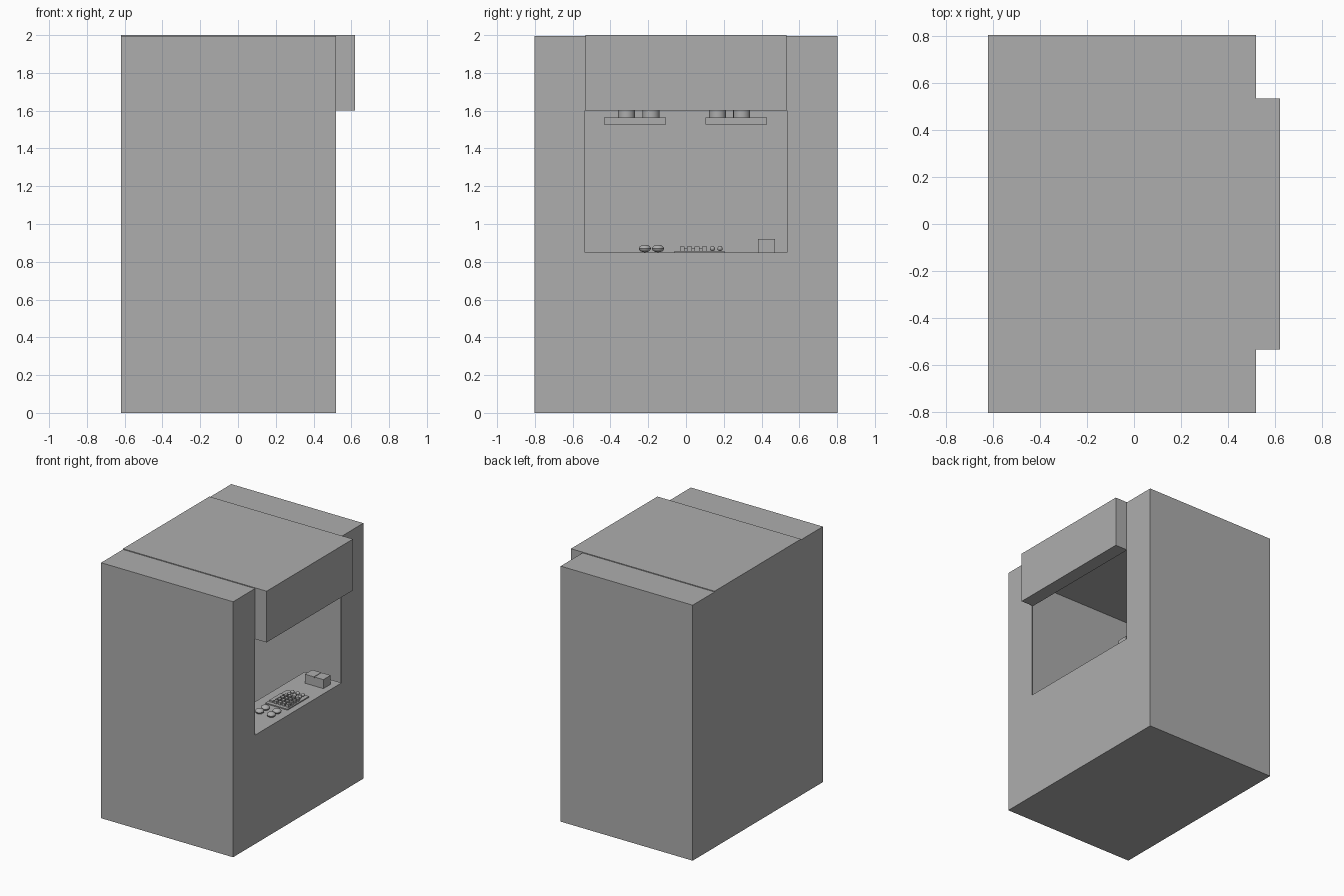
import bpy

if "Cube" in bpy.data.objects:
    bpy.data.objects.remove(bpy.data.objects["Cube"])

grey = bpy.data.materials.new("plain_grey")
grey.diffuse_color = (0.42, 0.42, 0.42, 1)
grey.use_nodes = True
grey.node_tree.nodes["Principled BSDF"].inputs["Base Color"].default_value = grey.diffuse_color


def box(name, x0, x1, y0, y1, z0, z1):
    """Axis-aligned box from its limits."""
    bpy.ops.mesh.primitive_cube_add(size=1)
    o = bpy.context.object
    o.name = name
    for v in o.data.vertices:
        v.co = (x1 if v.co.x > 0 else x0,
                y1 if v.co.y > 0 else y0,
                z1 if v.co.z > 0 else z0)
    o.data.materials.append(grey)
    return o


def knob(name, x, y, z, r, h):
    """Squashed round knob."""
    bpy.ops.mesh.primitive_uv_sphere_add(segments=16, ring_count=8, radius=1)
    o = bpy.context.object
    o.name = name
    for v in o.data.vertices:
        v.co = (x + v.co.x * r, y + v.co.y * r, z + v.co.z * h)
    o.data.materials.append(grey)
    bpy.ops.object.shade_smooth_by_angle()


T = 0.008                      # thickness of the shell
XB, XF, Y, H = -0.62, 0.52, 0.803, 1.994
OY, Z0, Z1 = 0.535, 0.85, 1.6  # service opening

# hollow booth shell
box("floor", XB, XF, -Y, Y, 0, T)
box("ceiling", XB, XF, -Y, Y, H - T, H)
box("back_wall", XB, XB + T, -Y, Y, T, H - T)
for n, s in (("left", -1), ("right", 1)):
    a, b = sorted((s * Y, s * (Y - T)))
    box(n + "_side_wall", XB + T, XF, a, b, T, H - T)
    a, b = sorted((s * OY, s * (Y - T)))
    box(n + "_opening_wall", XF - T, XF, a, b, T, H - T)
box("wall_below_opening", XF - T, XF, -OY, OY, T, Z0)
box("wall_above_opening", XF - T, XF, -OY, OY, Z1, H - T)

# roof strip and overhanging sign box
box("roof_strip", XB, XF, -0.533, 0.533, H, 2.0)
box("sign_box", XF, 0.62, -0.533, 0.533, Z1, 2.0)

# counter
box("counter", 0.2, XF - T, -OY, OY, Z0 - 0.03, Z0)

# till keypad: plate, keys, display and two round buttons
box("keypad_plate", 0.28, 0.47, -0.06, 0.205, Z0, Z0 + 0.008)
for i in range(4):
    for j in range(4):
        x, y = 0.345 + i * 0.034, -0.02 + j * 0.039
        box("key", x - 0.012, x + 0.012, y - 0.013, y + 0.013, Z0 + 0.008, Z0 + 0.03)
box("keypad_display", 0.29, 0.32, -0.03, 0.11, Z0 + 0.008, Z0 + 0.02)
for y in (0.14, 0.18):
    for i in range(3):
        knob("round_button", 0.345 + i * 0.045, y, Z0 + 0.02, 0.014, 0.013)

# larger knobs beside the keypad
for y in (-0.218, -0.148):
    for x in (0.34, 0.44):
        knob("counter_knob", x, y, Z0 + 0.02, 0.032, 0.02)

# small two-part box on the counter
box("counter_box_rear", 0.31, 0.388, 0.382, 0.472, Z0, Z0 + 0.07)
box("counter_box_front", 0.392, 0.47, 0.382, 0.472, Z0, Z0 + 0.07)
box("counter_box_joint", 0.388, 0.392, 0.384, 0.470, Z0, Z0 + 0.06)

# back shelves with cups
for yc in (-0.27, 0.265):
    box("back_shelf", XB + T, -0.4, yc - 0.163, yc + 0.163, 1.527, 1.563)
    for dy in (-0.045, 0.085) if yc < 0 else (-0.098, 0.03):
        bpy.ops.mesh.primitive_cylinder_add(
            vertices=20, radius=0.045, depth=0.12, location=(-0.5, yc + dy, 1.623))
        o = bpy.context.object
        o.name = "shelf_cup"
        o.data.materials.append(grey)
        bpy.ops.object.shade_smooth_by_angle()
